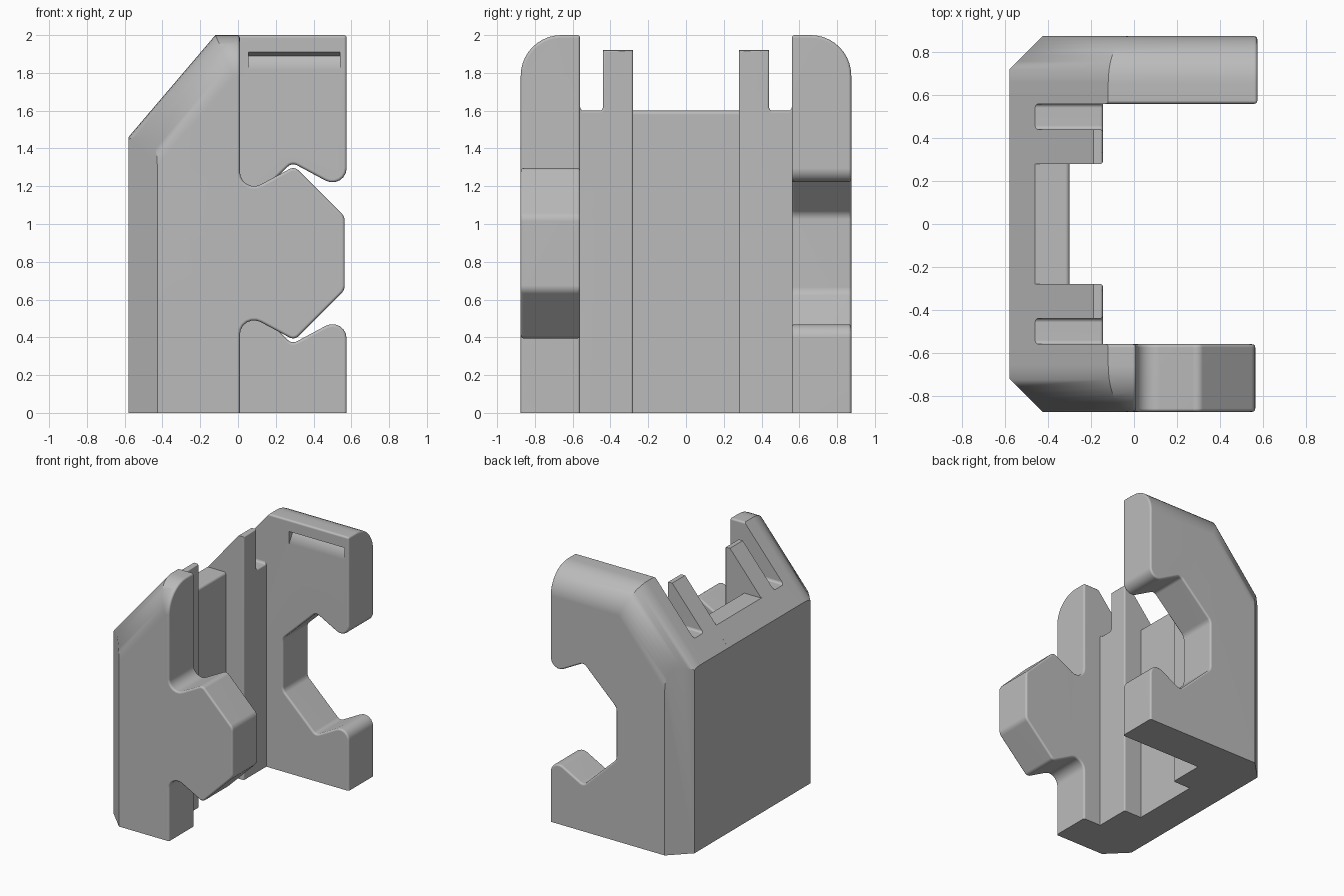
import bpy
import bmesh
import math
from mathutils import Vector

cube = bpy.data.objects.get("Cube")
if cube:
    bpy.data.objects.remove(cube, do_unlink=True)

grey = bpy.data.materials.new("plain_grey")
grey.use_nodes = True
grey.diffuse_color = (0.5, 0.5, 0.5, 1)
grey.node_tree.nodes["Principled BSDF"].inputs["Base Color"].default_value = (0.5, 0.5, 0.5, 1)

BACK, OUTER, INNER = -0.58, 0.875, 0.56   # main extents of the bracket
SLOPE_LOW = (BACK, 1.46)
SLOPE_TOP = (-0.12, 2.0)
MID = 0.845                               # height of the joint centre


def rounded(points, steps=6):
    """Outline with each (u, v, radius) corner replaced by an arc."""
    result = []
    for i, point in enumerate(points):
        corner = Vector(point[:2])
        radius = point[2] if len(point) > 2 else 0
        if not radius:
            result.append(corner)
            continue
        a = (Vector(points[i - 1][:2]) - corner).normalized()
        b = (Vector(points[(i + 1) % len(points)][:2]) - corner).normalized()
        half = a.angle(b) / 2
        centre = corner + (a + b).normalized() * radius / math.sin(half)
        start = corner + a * radius / math.tan(half) - centre
        end = corner + b * radius / math.tan(half) - centre
        sweep = start.angle_signed(end)
        for k in range(steps + 1):
            t = -sweep * k / steps
            c, s = math.cos(t), math.sin(t)
            result.append(centre + Vector((start.x * c - start.y * s, start.x * s + start.y * c)))
    return result


def prism(outline, axis, low, high):
    """Extrude an outline (x,z or y,z) along the y or x axis."""
    bm = bmesh.new()
    if axis == "y":
        place = lambda p: (p[0], low, p[1])
        move = (0, high - low, 0)
    else:
        place = lambda p: (low, p[0], p[1])
        move = (high - low, 0, 0)
    face = bm.faces.new([bm.verts.new(place(p)) for p in outline])
    grown = bmesh.ops.extrude_face_region(bm, geom=[face])["geom"]
    bmesh.ops.translate(bm, vec=move, verts=[g for g in grown if isinstance(g, bmesh.types.BMVert)])
    bmesh.ops.recalc_face_normals(bm, faces=bm.faces)
    return bm


def slice_off(bm, point, normal):
    """Remove everything on the normal's side of a plane and cap it."""
    cut = bmesh.ops.bisect_plane(bm, geom=bm.verts[:] + bm.edges[:] + bm.faces[:], plane_co=point,
                                 plane_no=normal, clear_outer=True)["geom_cut"]
    bmesh.ops.edgeloop_fill(bm, edges=[g for g in cut if isinstance(g, bmesh.types.BMEdge)])
    bmesh.ops.recalc_face_normals(bm, faces=bm.faces)


def soften(bm, min_x, width=0.015):
    """Small round-over on square edges in front of min_x, off the floor."""
    bm.normal_update()
    edges = []
    for e in bm.edges:
        middle = (e.verts[0].co + e.verts[1].co) / 2
        if middle.x > min_x and middle.z > 0.001 and e.calc_face_angle(0) > math.radians(60):
            edges.append(e)
    bmesh.ops.bevel(bm, geom=edges, offset=width, segments=3, profile=0.5, affect="EDGES",
                    clamp_overlap=False)


def finish(bm, name):
    bmesh.ops.recalc_face_normals(bm, faces=bm.faces)
    mesh = bpy.data.meshes.new(name)
    bm.to_mesh(mesh)
    bm.free()
    mesh.materials.append(grey)
    obj = bpy.data.objects.new(name, mesh)
    bpy.context.collection.objects.link(obj)
    return obj


def smooth(obj):
    bpy.ops.object.select_all(action="DESELECT")
    obj.select_set(True)
    bpy.context.view_layer.objects.active = obj
    bpy.ops.object.shade_smooth_by_angle(angle=math.radians(35))
    obj.modifiers.new("even_shading", "WEIGHTED_NORMAL").keep_sharp = True


def arm(name, side, edge_x, joint):
    """Side plate: joint holds the upper half of its interlocking edge."""
    upper = [(x, MID + h, r) for x, h, r in joint]
    lower = [(x, MID - h, r) for x, h, r in reversed(joint)]
    outline = rounded([(BACK, 0), (edge_x, 0)] + lower + upper
                      + [(edge_x, 2.0), SLOPE_TOP, SLOPE_LOW])
    bm = prism(outline, "y", side * INNER, side * OUTER)

    # large round-over along the outer top and slope
    def on_top(v):
        on_slope = any((v.co.xz - Vector(p)).length < 0.001 for p in (SLOPE_LOW, SLOPE_TOP))
        return abs(v.co.y - side * OUTER) < 0.001 and (on_slope or v.co.z > 1.99)
    edges = [e for e in bm.edges if all(on_top(v) for v in e.verts)]
    bmesh.ops.bevel(bm, geom=edges, offset=0.215, segments=10, profile=0.5, affect="EDGES")

    # chamfered vertical back corner
    slice_off(bm, (BACK, side * 0.722, 0), (-1, side, 0))
    soften(bm, -0.11)
    return finish(bm, name)


# Front arm with the protruding tongue
front_arm = arm("front_arm", -1, 0.01,
                [(0.565, 0.195, 0.06), (0.299, 0.46, 0.04), (0.01, 0.305, 0.075)])

# Back arm with the matching socket
back_arm = arm("back_arm", 1, 0.575,
               [(0.0, 0.205, 0.06), (0.286, 0.48, 0.04), (0.575, 0.325, 0.075)])

# Angled finger groove in the inner face of the back arm
cutter = finish(prism([(0.54, 1.91), (INNER, 1.91), (0.605, 1.89), (INNER, 1.815), (0.54, 1.815)],
                      "x", 0.055, 0.54), "groove_cutter")
cutter.hide_render = True
groove = back_arm.modifiers.new("groove", "BOOLEAN")
groove.operation = "DIFFERENCE"
groove.solver = "EXACT"
groove.object = cutter
bpy.context.view_layer.objects.active = back_arm
bpy.ops.object.modifier_apply(modifier="groove")
bpy.data.objects.remove(cutter, do_unlink=True)

# Centre wall
wall = finish(prism(rounded([(BACK, 0), (-0.3, 0), (-0.3, 1.6, 0.02), (-0.461, 1.6), SLOPE_LOW]),
                    "y", -0.3, 0.3), "centre_wall")

# Thick side rails, each with a tall rib
rails = []
for name, side in (("front_rail", -1), ("back_rail", 1)):
    shape = [(0.28, 0), (0.6, 0), (0.6, 1.62), (INNER, 1.62), (INNER, 1.6, 0.018),
             (0.44, 1.6, 0.018), (0.44, 1.92), (0.28, 1.92)]
    bm = prism(rounded([(side * p[0],) + p[1:] for p in shape], 4), "x", BACK, -0.145)
    slice_off(bm, (BACK, 0, 1.46), (-0.54, 0, 0.46))
    soften(bm, -0.15, 0.012)
    rails.append(finish(bm, name))

for part in [front_arm, back_arm, wall] + rails:
    smooth(part)
